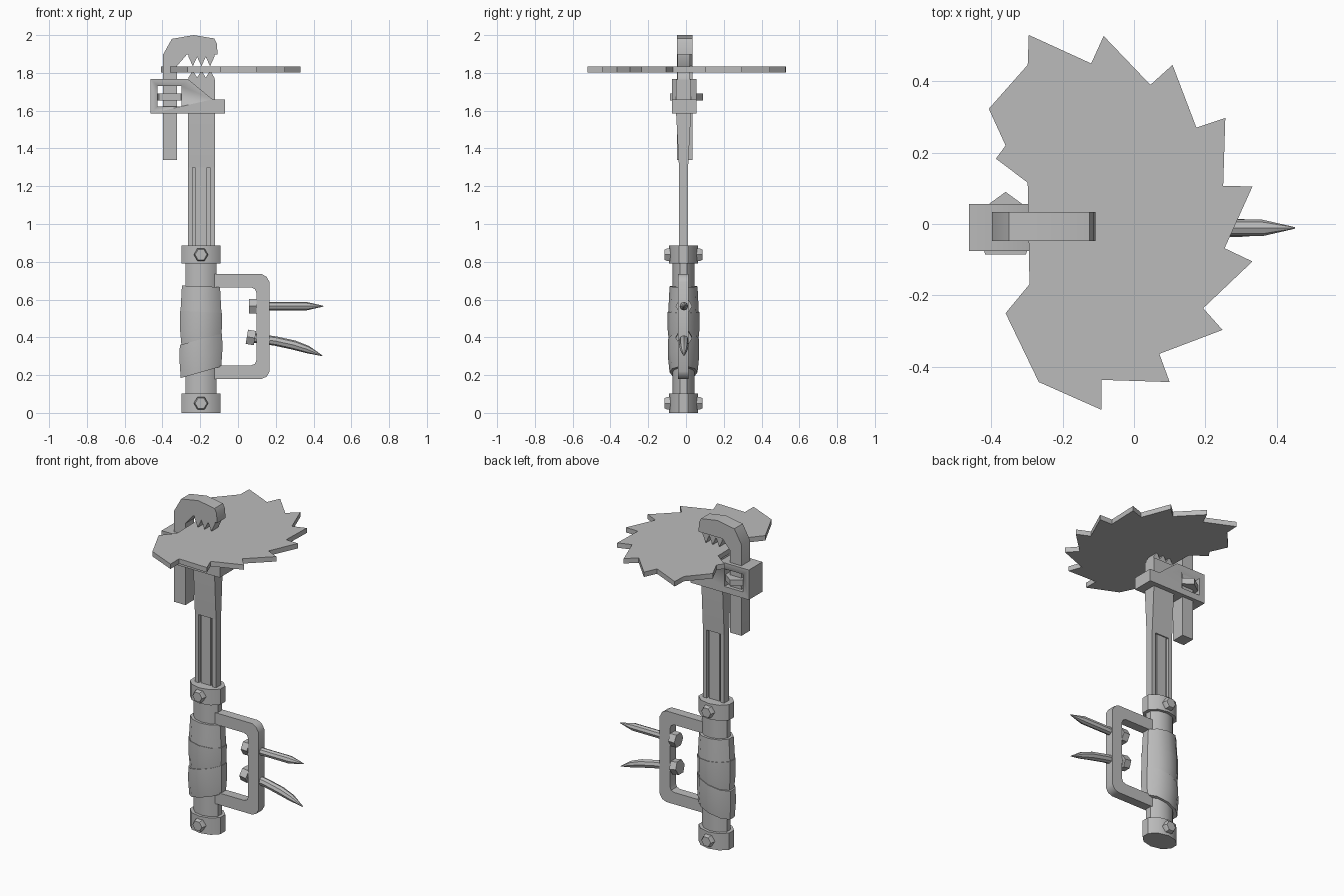
import bpy, bmesh, math
from mathutils import Vector, Matrix

if "Cube" in bpy.data.objects:
    bpy.data.objects.remove(bpy.data.objects["Cube"])

grey = bpy.data.materials.new("steel grey")
grey.use_nodes = True
colour = (0.5, 0.5, 0.5, 1)
grey.diffuse_color = colour
grey.node_tree.nodes["Principled BSDF"].inputs["Base Color"].default_value = colour

AX, AY = -0.196, -0.013      # centre line of the handle
SIDES = 10


def finish(name, bm):
    bmesh.ops.recalc_face_normals(bm, faces=bm.faces)
    mesh = bpy.data.meshes.new(name)
    bm.to_mesh(mesh)
    bm.free()
    ob = bpy.data.objects.new(name, mesh)
    bpy.context.collection.objects.link(ob)
    mesh.materials.append(grey)
    bpy.ops.object.select_all(action='DESELECT')
    ob.select_set(True)
    bpy.context.view_layer.objects.active = ob
    bpy.ops.object.shade_smooth_by_angle(angle=math.radians(40))
    return ob


def prism(name, outline, lo, hi, axis='y'):
    """Extrude a flat outline along an axis from lo to hi."""
    place = {'x': lambda a, b, t: (t, a, b),
             'y': lambda a, b, t: (a, t, b),
             'z': lambda a, b, t: (a, b, t)}[axis]
    bm = bmesh.new()
    face = bm.faces.new([bm.verts.new(place(a, b, lo)) for a, b in outline])
    new = bmesh.ops.extrude_face_region(bm, geom=[face])["geom"]
    verts = [v for v in new if isinstance(v, bmesh.types.BMVert)]
    bmesh.ops.translate(bm, verts=verts, vec=Vector(place(0, 0, hi - lo)))
    return finish(name, bm)


def block(name, x0, x1, y0, y1, z0, z1):
    return prism(name, [(x0, z0), (x1, z0), (x1, z1), (x0, z1)], y0, y1)


def loft(name, rings):
    """Skin a list of equally long point rings and cap both ends."""
    bm = bmesh.new()
    loops = [[bm.verts.new(p) for p in ring] for ring in rings]
    n = len(loops[0])
    for a, b in zip(loops, loops[1:]):
        for i in range(n):
            j = (i + 1) % n
            bm.faces.new((a[i], a[j], b[j], b[i]))
    bm.faces.new(loops[0])
    bm.faces.new(loops[-1])
    return finish(name, bm)


def oval(z, rx, ry, tilt=0):
    """Oval ring around the handle; tilt raises the +x side."""
    ring = []
    for i in range(SIDES):
        a = math.tau * (i + 0.5) / SIDES
        c, s = math.cos(a), math.sin(a)
        ring.append((AX + rx * c, AY + ry * s, z + tilt * c))
    return ring


def spindle(name, path, sides):
    """Round bar through (point, radius) stations, sections square to the path."""
    pts = [Vector(p) for p, r in path]
    rings = []
    for i, (p, r) in enumerate(path):
        d = pts[min(i + 1, len(pts) - 1)] - pts[max(i - 1, 0)]
        turn = d.to_track_quat('Z', 'Y').to_matrix()
        rings.append([pts[i] + turn @ Vector((r * math.cos(math.tau * k / sides),
                                              r * math.sin(math.tau * k / sides), 0))
                      for k in range(sides)])
    return loft(name, rings)


# Handle tube, collars and their bolts
loft("handle_tube", [oval(0.03, 0.087, 0.059), oval(0.84, 0.087, 0.059)])
for label, z0, z1 in (("lower", 0, 0.102), ("upper", 0.79, 0.885)):
    loft(label + "_collar", [oval(z0, 0.108, 0.077), oval(z1, 0.108, 0.077)])
    zc = (z0 + z1) / 2
    for side, s in (("front", -1), ("back", 1)):
        spindle(f"{label}_{side}_bolt",
                [((AX, AY + s * t, zc), r) for t, r in
                 ((0.05, 0.038), (0.088, 0.038), (0.1, 0.031))], 6)

# Cloth wrap in overlapping bands
loft("wrap_top", [oval(0.5, 0.114, 0.082), oval(0.55, 0.113, 0.08, -0.005),
                  oval(0.67, 0.106, 0.074, -0.004)])
loft("wrap_middle", [oval(0.36, 0.108, 0.076, 0.01), oval(0.44, 0.116, 0.084, 0.006),
                     oval(0.535, 0.117, 0.084, -0.006)])
loft("wrap_bottom", [oval(0.215, 0.113, 0.074, 0.032), oval(0.3, 0.119, 0.083, 0.032),
                     oval(0.39, 0.118, 0.083, 0.032)])

# Knuckle guard
prism("knuckle_guard", [(-0.13, 0.735), (0.125, 0.735), (0.152, 0.72), (0.168, 0.69),
                        (0.168, 0.22), (0.152, 0.192), (0.125, 0.18), (-0.13, 0.18),
                        (-0.13, 0.252), (0.07, 0.252), (0.09, 0.26), (0.098, 0.28),
                        (0.098, 0.635), (0.09, 0.655), (0.07, 0.664), (-0.13, 0.664)],
      -0.042, 0.014)

# Nails through the guard: one straight, one bent
straight = [((0.09, 0.565), 0.023), ((0.36, 0.565), 0.023), ((0.452, 0.565), 0.002)]
bent = [((0.08, 0.397), 0.025), ((0.2, 0.38), 0.025), ((0.3, 0.358), 0.025),
        ((0.37, 0.335), 0.02), ((0.447, 0.302), 0.002)]
heads = {"straight": ((0.057, 0.565), (0.098, 0.565)),
         "bent": ((0.047, 0.403), (0.09, 0.396))}
for label, path in (("straight", straight), ("bent", bent)):
    spindle(label + "_nail", [((x, -0.011, z), r) for (x, z), r in path], 8)
    spindle(label + "_nail_head", [((x, -0.011, z), 0.044) for x, z in heads[label]], 6)

# Wrench shank: fluted lower length, thicker upper length
L, R = -0.265, -0.122
block("shank_left_rail", L, L + 0.025, -0.037, 0.011, 0.8, 1.31)
block("shank_right_rail", R - 0.025, R, -0.037, 0.011, 0.8, 1.31)
block("shank_web", L + 0.01, R - 0.01, -0.021, -0.005, 0.8, 1.31)
block("shank_rib", -0.228, -0.163, -0.03, 0.004, 0.8, 1.31)
prism("shank_upper", [(-0.037, 1.3), (0.011, 1.3), (0.026, 1.58),
                      (0.026, 1.765), (-0.052, 1.765), (-0.052, 1.58)], L, R, 'x')


def teeth(name, root, base, tip):
    """Three saw teeth on a jaw."""
    x0, x1 = -0.262, -0.125
    step = (x1 - x0) / 3
    pts = [(x0, root)]
    for i in range(3):
        pts += [(x0 + i * step, base), (x0 + (i + 0.5) * step, tip)]
    prism(name, pts + [(x1, base), (x1, root)], -0.045, 0.02)


teeth("lower_jaw_teeth", 1.75, 1.775, 1.812)
teeth("upper_jaw_teeth", 1.91, 1.885, 1.835)

# Hooked movable jaw
prism("hook_jaw", [(-0.398, 1.34), (-0.322, 1.34), (-0.322, 1.838), (-0.27, 1.898),
                   (-0.108, 1.898), (-0.112, 1.955), (-0.125, 1.982), (-0.235, 2.0),
                   (-0.35, 1.98), (-0.398, 1.895)], -0.047, 0.034)

# Jaw housing with a window for the adjusting nut
housing = prism("jaw_housing", [(-0.463, 1.585), (-0.07, 1.585), (-0.07, 1.66),
                                (-0.135, 1.66), (-0.265, 1.767), (-0.463, 1.767)],
                -0.075, 0.056)
cutter = block("window_cutter", -0.425, -0.298, -0.2, 0.2, 1.623, 1.73)
cutter.hide_render = True
cut = housing.modifiers.new("window", 'BOOLEAN')
cut.operation, cut.object, cut.solver = 'DIFFERENCE', cutter, 'EXACT'
bpy.context.view_layer.objects.active = housing
bpy.ops.object.modifier_apply(modifier=cut.name)
bpy.data.objects.remove(cutter)
prism("adjusting_nut", [(-0.36 + 0.097 * math.sin(math.tau * k / 5),
                         -0.007 + 0.097 * math.cos(math.tau * k / 5)) for k in range(5)],
      1.655, 1.692, 'z')

# Broken circular saw blade
prism("saw_blade", [(-0.295, 0.53), (-0.12, 0.45), (-0.085, 0.527), (0.046, 0.39),
                    (0.108, 0.446), (0.175, 0.27), (0.256, 0.297), (0.25, 0.107),
                    (0.332, 0.105), (0.254, -0.068), (0.332, -0.105), (0.194, -0.236),
                    (0.248, -0.297), (0.071, -0.364), (0.1, -0.443), (-0.091, -0.437),
                    (-0.091, -0.521), (-0.267, -0.443), (-0.36, -0.25), (-0.293, -0.169),
                    (-0.298, 0.116), (-0.387, 0.183), (-0.36, 0.22), (-0.407, 0.323),
                    (-0.298, 0.446)], 1.803, 1.833, 'z')
